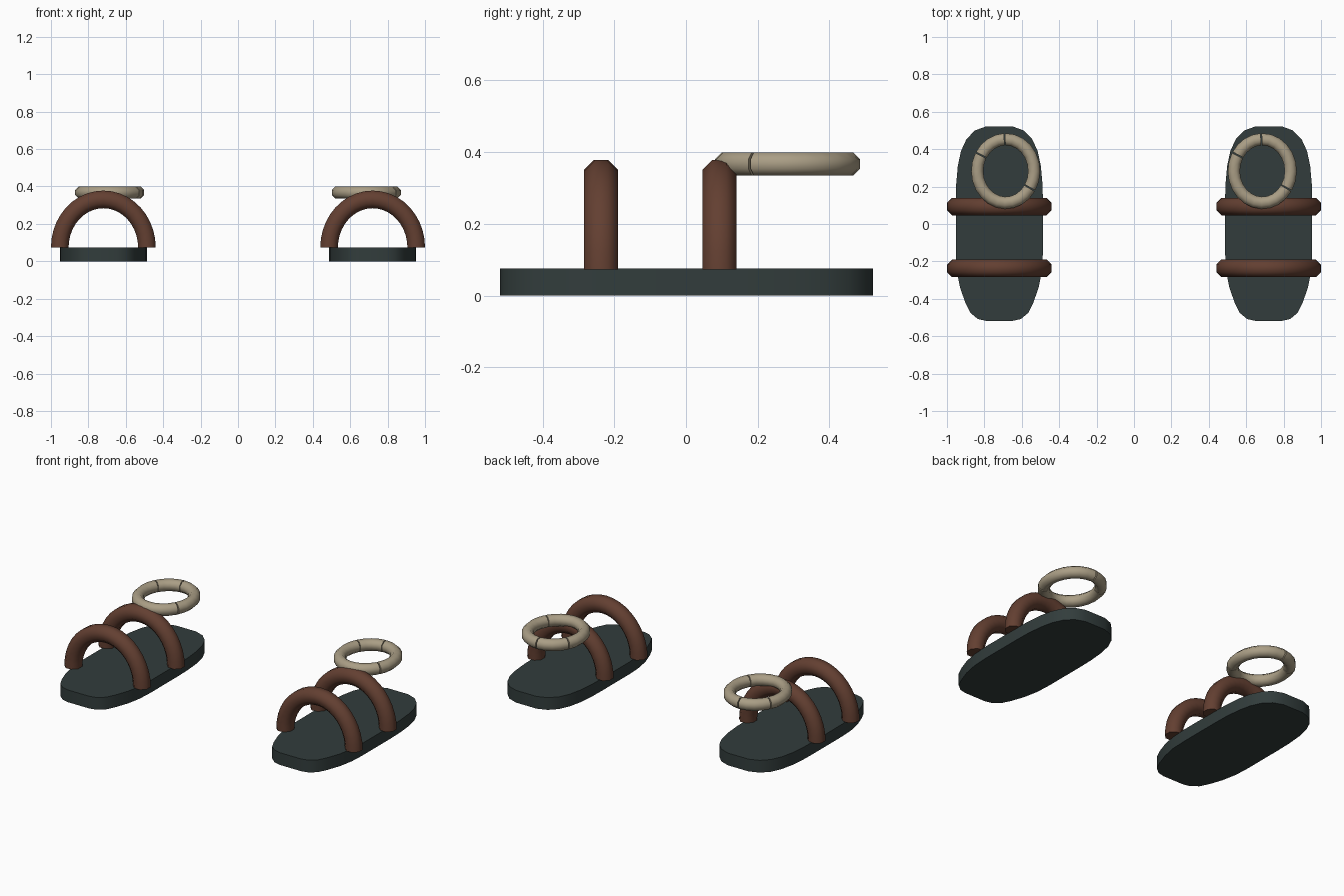
import bpy
import math
from mathutils import Vector

if "Cube" in bpy.data.objects:
    bpy.data.objects.remove(bpy.data.objects["Cube"])


def material(name, rgb):
    m = bpy.data.materials.new(name)
    m.diffuse_color = (*rgb, 1)
    m.use_nodes = True
    m.node_tree.nodes["Principled BSDF"].inputs["Base Color"].default_value = m.diffuse_color
    return m


SOLE = material("dark green grey", (0.032, 0.046, 0.045))
STRAP = material("brown leather", (0.125, 0.050, 0.031))
RING = material("tan", (0.40, 0.34, 0.235))


def make(name, verts, faces, mat, angle):
    mesh = bpy.data.meshes.new(name)
    mesh.from_pydata(verts, [], faces)
    mesh.materials.append(mat)
    ob = bpy.data.objects.new(name, mesh)
    bpy.context.collection.objects.link(ob)
    bpy.ops.object.select_all(action='DESELECT')
    ob.select_set(True)
    bpy.context.view_layer.objects.active = ob
    bpy.ops.object.shade_smooth_by_angle(angle=math.radians(angle))
    return ob


def arc_tube(name, center, u, v, ru, rv, a0, a1, steps, tube, mat):
    """Eight-sided capped tube along an elliptical arc in the u-v plane."""
    u, v, c = Vector(u), Vector(v), Vector(center)
    w = u.cross(v)
    verts, faces, n = [], [], 8
    for i in range(steps + 1):
        a = math.radians(a0 + (a1 - a0) * i / steps)
        p = c + u * ru * math.cos(a) + v * rv * math.sin(a)
        out = (u * rv * math.cos(a) + v * ru * math.sin(a)).normalized()
        for k in range(n):
            b = 2 * math.pi * (k + 0.5) / n
            verts.append(p + (out * math.cos(b) + w * math.sin(b)) * tube)
    for i in range(steps):
        for k in range(n):
            k2 = (k + 1) % n
            faces.append((i * n + k, i * n + n + k, i * n + n + k2, i * n + k2))
    faces.append(tuple(range(n)))
    faces.append(tuple(reversed(range(steps * n, steps * n + n))))
    # flip so that normals point outwards
    faces = [tuple(reversed(f)) for f in faces]
    return make(name, verts, faces, mat, 50)


# half outline of the sole, toe to heel
HALF = [(0.07, -0.518), (0.115, -0.508), (0.155, -0.475), (0.182, -0.42),
        (0.21, -0.34), (0.228, -0.25), (0.233, -0.15), (0.233, 0.12),
        (0.231, 0.21), (0.222, 0.31), (0.205, 0.39), (0.175, 0.455),
        (0.13, 0.50), (0.07, 0.522)]

for side, x in (("left", -0.72), ("right", 0.72)):
    # sole slab
    ring = HALF + [(-a, b) for a, b in reversed(HALF)]
    n = len(ring)
    verts = [(x + a, b, z) for z in (0, 0.075) for a, b in ring]
    faces = [(i, (i + 1) % n, n + (i + 1) % n, n + i) for i in range(n)]
    faces += [tuple(reversed(range(n))), tuple(range(n, 2 * n))]
    make(side + "_sole", verts, faces, SOLE, 40)

    # two arched straps
    for part, y in (("front", -0.237), ("rear", 0.093)):
        arc_tube(f"{side}_{part}_strap", (x, y, 0.073), (1, 0, 0), (0, 0, 1),
                 0.233, 0.258, 0, 180, 20, 0.051, STRAP)

    # heel ring made of separate curved segments
    cx = math.copysign(0.686, x)
    cuts = [-32, 92, 150, 328]
    for i in range(3):
        arc_tube(f"{side}_ring_segment_{i + 1}", (cx, 0.283, 0.367),
                 (1, 0, 0), (0, 1, 0), 0.152, 0.17,
                 cuts[i] + 1, cuts[i + 1] - 1,
                 max(4, (cuts[i + 1] - cuts[i]) // 14), 0.035, RING)
